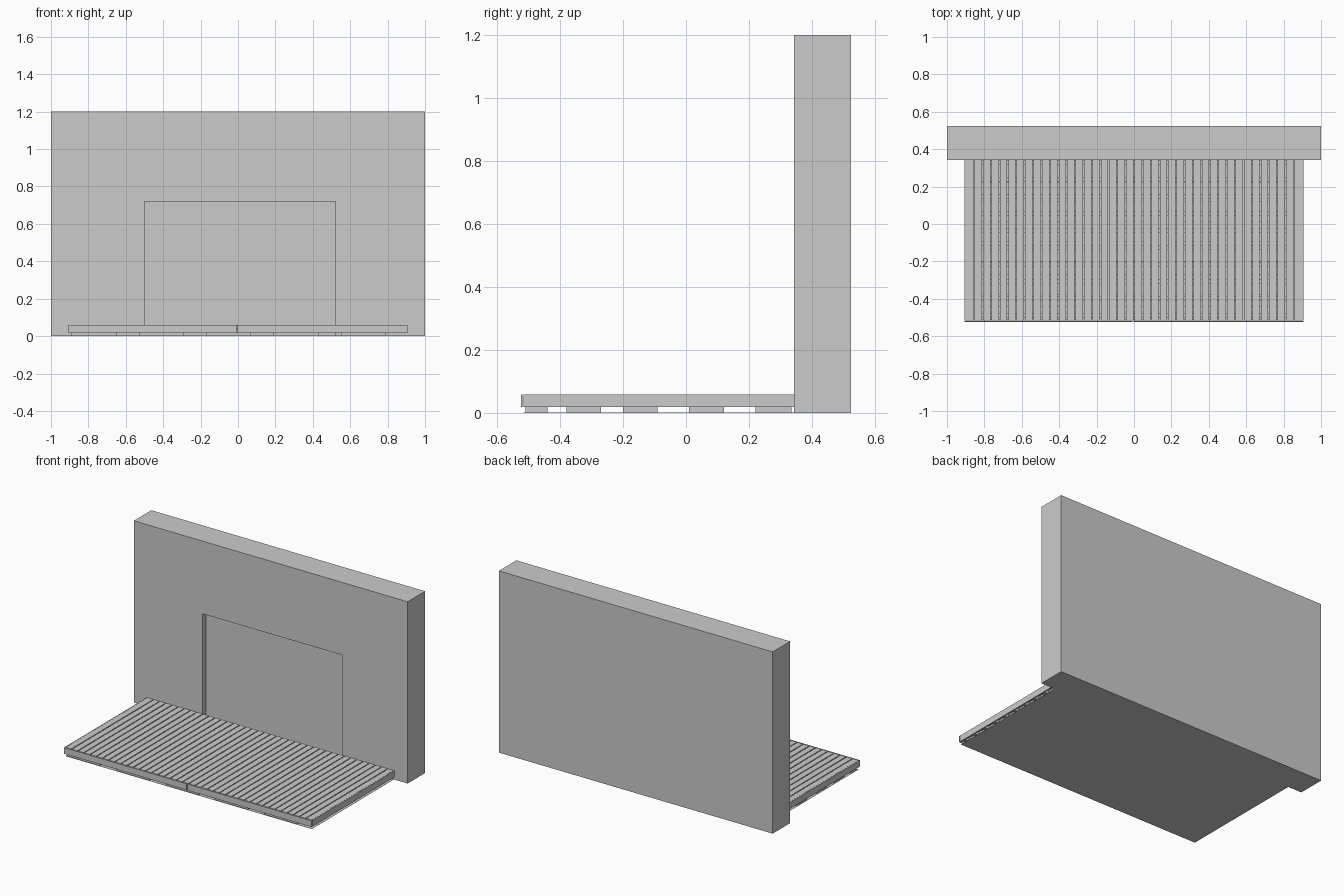
import bpy

if "Cube" in bpy.data.objects:
    bpy.data.objects.remove(bpy.data.objects["Cube"])

grey = bpy.data.materials.new("plain_grey")
grey.use_nodes = True
COLOUR = (0.6, 0.6, 0.6, 1)
grey.diffuse_color = COLOUR
grey.node_tree.nodes["Principled BSDF"].inputs["Base Color"].default_value = COLOUR


def box(name, xs, ys, zs):
    """Box from its limits on each axis."""
    spans = (xs, ys, zs)
    bpy.ops.mesh.primitive_cube_add(size=1, location=[(a + b) / 2 for a, b in spans])
    ob = bpy.context.object
    ob.name = name
    ob.scale = [b - a for a, b in spans]
    bpy.ops.object.transform_apply(location=False, rotation=False, scale=True)
    ob.data.materials.append(grey)
    return ob


WALL_Y, FRONT_Y = 0.342, -0.515
TOP, UNDER = 0.059, 0.018

# Wall with a shallow doorway recess
wall = box("wall", (-1, 1), (WALL_Y, 0.524), (0, 1.2))
cutter = box("doorway_cutter", (-0.5, 0.52), (WALL_Y - 0.1, WALL_Y + 0.04), (-0.1, 0.72))
cut = wall.modifiers.new("doorway", 'BOOLEAN')
cut.object = cutter
cut.operation = 'DIFFERENCE'
cut.solver = 'EXACT'
bpy.context.view_layer.objects.active = wall
bpy.ops.object.modifier_apply(modifier=cut.name)
bpy.data.objects.remove(cutter)

# Ground sheet under the deck
box("ground_sheet", (-0.9, 0.9), (FRONT_Y, WALL_Y + 0.04), (0, 0.001))

# Deck boards, running away from the wall
PITCH = 0.045
for i in range(40):
    x = -0.9 + PITCH * i
    box("deck_board", (x + 0.003, x + PITCH - 0.003), (FRONT_Y, WALL_Y), (0.04, TOP))

# Cross joists below the boards
for i in range(10):
    y = 0.329 - 0.0909 * i
    box("cross_joist", (-0.895, 0.895), (y - 0.01, y + 0.01), (UNDER, 0.04))

# Long beams closing some of the gaps
for x in (-0.855, -0.135, 0.585, 0.855):
    box("long_beam", (x - 0.012, x + 0.012), (FRONT_Y, WALL_Y), (UNDER, 0.039))

# Rows of footing slabs
for y0, y1 in ((-0.51, -0.44), (-0.38, -0.27), (-0.2, -0.09), (0.01, 0.12), (0.22, 0.335)):
    for i in range(5):
        x = -0.89 + 0.36 * i
        box("footing_slab", (x, min(x + 0.24, 0.885)), (y0, y1), (0.001, UNDER))

# Side and front trim boards
for side, name in ((-1, "right_trim"), (1, "left_trim")):
    box(name, sorted((side * 0.898, side * 0.905)), (FRONT_Y, WALL_Y), (UNDER, TOP))
box("front_trim_right", (-0.905, -0.009), (-0.524, -0.519), (UNDER, TOP))
box("front_trim_left", (-0.003, 0.905), (-0.524, -0.519), (UNDER, TOP))
